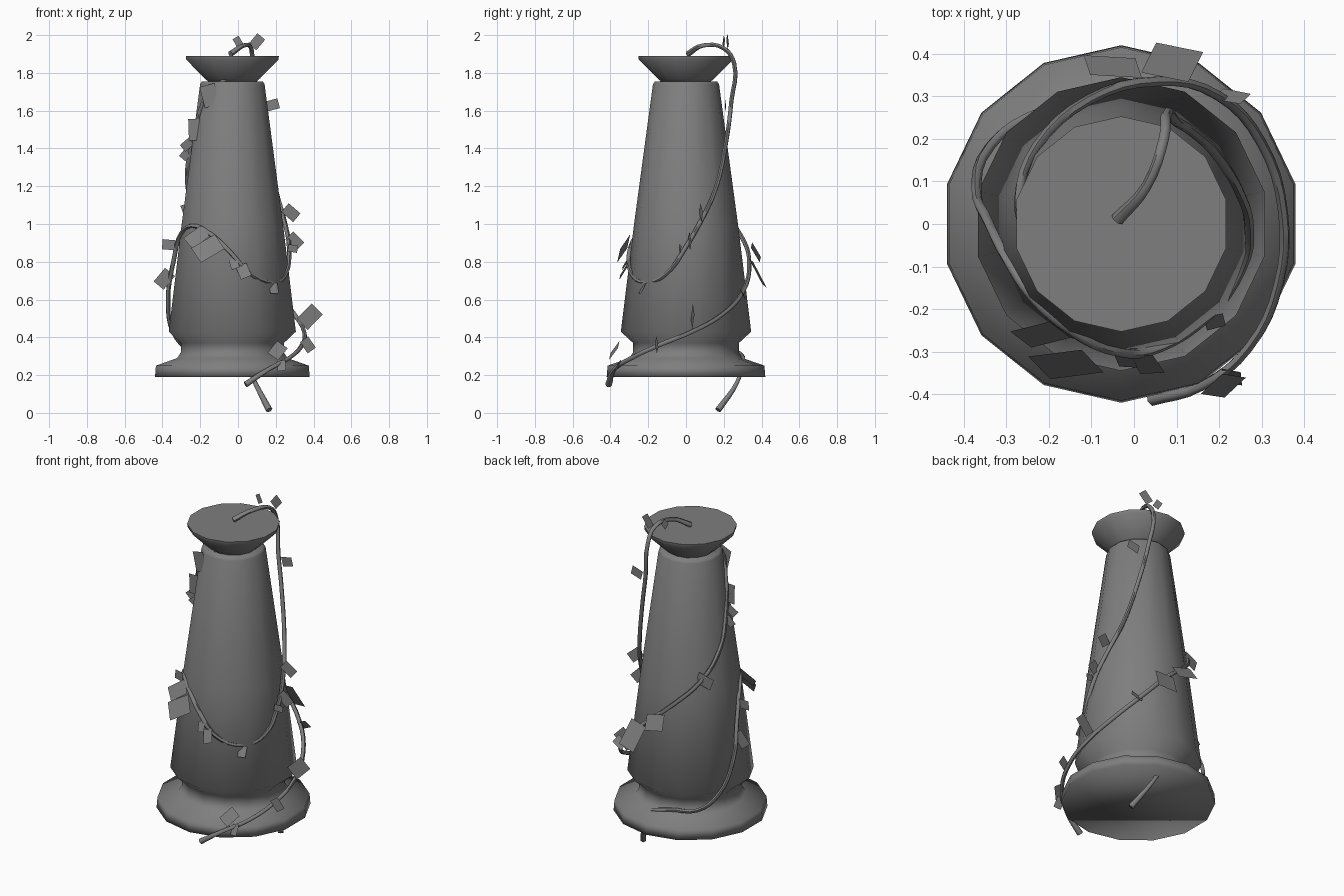
import bpy, bmesh, math, random
from mathutils import Vector, Matrix

random.seed(4)
SIDES = 14
AXIS_X = -0.03

default_cube = bpy.data.objects.get("Cube")
if default_cube:
    bpy.data.objects.remove(default_cube, do_unlink=True)


def make_material(name, value):
    mat = bpy.data.materials.new(name)
    mat.use_nodes = True
    colour = (value, value, value, 1)
    mat.diffuse_color = colour
    mat.node_tree.nodes["Principled BSDF"].inputs["Base Color"].default_value = colour
    return mat


grey = make_material("stone grey", 0.21)


def link_mesh(name, bm):
    mesh = bpy.data.meshes.new(name)
    bm.to_mesh(mesh)
    bm.free()
    mesh.materials.append(grey)
    obj = bpy.data.objects.new(name, mesh)
    bpy.context.collection.objects.link(obj)
    return obj


def smooth(obj, degrees):
    bpy.ops.object.select_all(action='DESELECT')
    obj.select_set(True)
    bpy.context.view_layer.objects.active = obj
    bpy.ops.object.shade_smooth_by_angle(angle=math.radians(degrees))


def lathe(name, profile, degrees):
    """Turn a (radius, height) profile, bottom to top, into a closed solid."""
    bm = bmesh.new()
    rings = []
    for radius, height in profile:
        ring = []
        for i in range(SIDES):
            a = math.pi / 2 + math.tau * i / SIDES
            ring.append(bm.verts.new((AXIS_X + radius * math.cos(a),
                                      radius * math.sin(a), height)))
        rings.append(ring)
    for low, high in zip(rings, rings[1:]):
        for i in range(SIDES):
            j = (i + 1) % SIDES
            bm.faces.new((low[i], low[j], high[j], high[i]))
    bm.faces.new(rings[0][::-1])
    bm.faces.new(rings[-1])
    obj = link_mesh(name, bm)
    smooth(obj, degrees)
    return obj


# Column: wide foot, waist and tall tapering shaft
lathe("column", [(.42, .19), (.415, .25), (.30, .29), (.28, .32), (.28, .37),
                 (.345, .43), (.275, 1), (.175, 1.74), (.165, 1.755)], 100)

# Flared cap on top of the shaft
lathe("cap", [(.12, 1.745), (.15, 1.77), (.25, 1.87), (.253, 1.89)], 50)


def vine(name, points, thickness=0.012):
    """Smooth tube through the points, narrower in the middle of its run."""
    curve = bpy.data.curves.new(name, 'CURVE')
    curve.dimensions = '3D'
    curve.bevel_depth = thickness
    curve.bevel_resolution = 1
    curve.resolution_u = 4
    curve.use_fill_caps = True
    spline = curve.splines.new('BEZIER')
    spline.bezier_points.add(len(points) - 1)
    for knot, co in zip(spline.bezier_points, points):
        knot.co = co
        knot.handle_left_type = knot.handle_right_type = 'AUTO'
    spline.bezier_points[0].radius = 1.3
    spline.bezier_points[-1].radius = 1.5
    curve.materials.append(grey)
    obj = bpy.data.objects.new(name, curve)
    bpy.context.collection.objects.link(obj)
    bpy.ops.object.select_all(action='DESELECT')
    obj.select_set(True)
    bpy.context.view_layer.objects.active = obj
    bpy.ops.object.convert(target='MESH')
    smooth(bpy.context.view_layer.objects.active, 60)


# Vine from the cap, round the front and back, then out through the underside
vine("long_vine", [
    (-.04, .01, 1.9), (.03, .09, 1.945), (.07, .2, 1.93), (.075, .255, 1.85),
    (.1, .24, 1.65), (.14, .215, 1.45), (.2, .155, 1.18), (.25, .07, 1),
    (.27, 0, .88), (.25, -.11, .73), (.18, -.21, .69), (.06, -.29, .74),
    (-.04, -.3, .85), (-.15, -.25, .95), (-.24, -.17, .99), (-.3, -.08, .95),
    (-.34, 0, .81), (-.37, .08, .6), (-.34, .18, .42), (-.25, .25, .33),
    (-.1, .29, .31), (.04, .3, .26), (.09, .27, .16), (.165, .17, .015)])

# Vine from under the cap, round the back, hanging past the foot
vine("short_vine", [
    (-.06, -.12, 1.76), (-.14, -.13, 1.72), (-.2, -.09, 1.6),
    (-.25, -.02, 1.4), (-.27, .06, 1.24), (-.23, .18, 1.08),
    (-.11, .29, .94), (.05, .335, .8), (.2, .3, .64), (.3, .19, .52),
    (.35, .03, .43), (.34, -.14, .36), (.27, -.29, .29),
    (.16, -.38, .23), (.04, -.41, .15)])


def leaf(bm, x, y, z, size, roll):
    """Thin rectangle facing front or back, leaning outward off the column."""
    lean = 0.0
    if z < 1.2 and abs(y) > 0.2:
        lean = 0.5 * math.copysign(1, -y)
    turn = Matrix.Rotation(random.uniform(-.3, .3), 3, 'Z')
    turn = turn @ Matrix.Rotation(-lean, 3, 'X')
    turn = turn @ Matrix.Rotation(math.radians(roll), 3, 'Y')
    w, h = size * 0.52, size * 0.38
    corners = [(-w, -h), (w, -h), (w, h), (-w, h)]
    verts = [bm.verts.new(Vector((x, y, z)) + turn @ Vector((u, 0, v)))
             for u, v in corners]
    bm.faces.new(verts)


# Leaves: centre, size and roll
leaves = {
    "cap_leaves": [(.1, .22, 1.965, .07, -50), (0, .2, 1.965, .05, 60),
                   (.18, .21, 1.63, .07, -15)],
    "upper_leaves": [(-.15, -.15, 1.68, .11, 75), (-.11, -.14, 1.72, .05, 10),
                     (-.22, -.09, 1.5, .11, 88), (-.27, -.05, 1.42, .06, -40),
                     (-.275, -.02, 1.37, .06, -50), (-.25, .18, 1.08, .09, -20)],
    "front_leaves": [(-.365, -.03, .89, .07, 5), (-.39, .03, .71, .09, -50),
                     (-.22, -.26, .93, .11, -40), (-.16, -.33, .87, .14, -35),
                     (-.02, -.32, .79, .06, 70), (.03, -.33, .75, .08, 65),
                     (.19, -.23, .66, .06, 90)],
    "side_leaves": [(.28, .08, 1.06, .08, 40), (.3, .02, .91, .08, 45),
                    (.29, -.03, .87, .05, 10)],
    "back_leaves": [(-.05, .37, .85, .12, 15), (.09, .38, .74, .15, 80),
                    (.23, .3, .63, .07, -30)],
    "lower_leaves": [(.38, .035, .51, .11, -45), (.37, -.155, .36, .07, 55),
                     (.21, -.38, .33, .09, -50), (.23, -.36, .25, .06, 80)],
}
for name, specs in leaves.items():
    bm = bmesh.new()
    for spec in specs:
        leaf(bm, *spec)
    link_mesh(name, bm)
